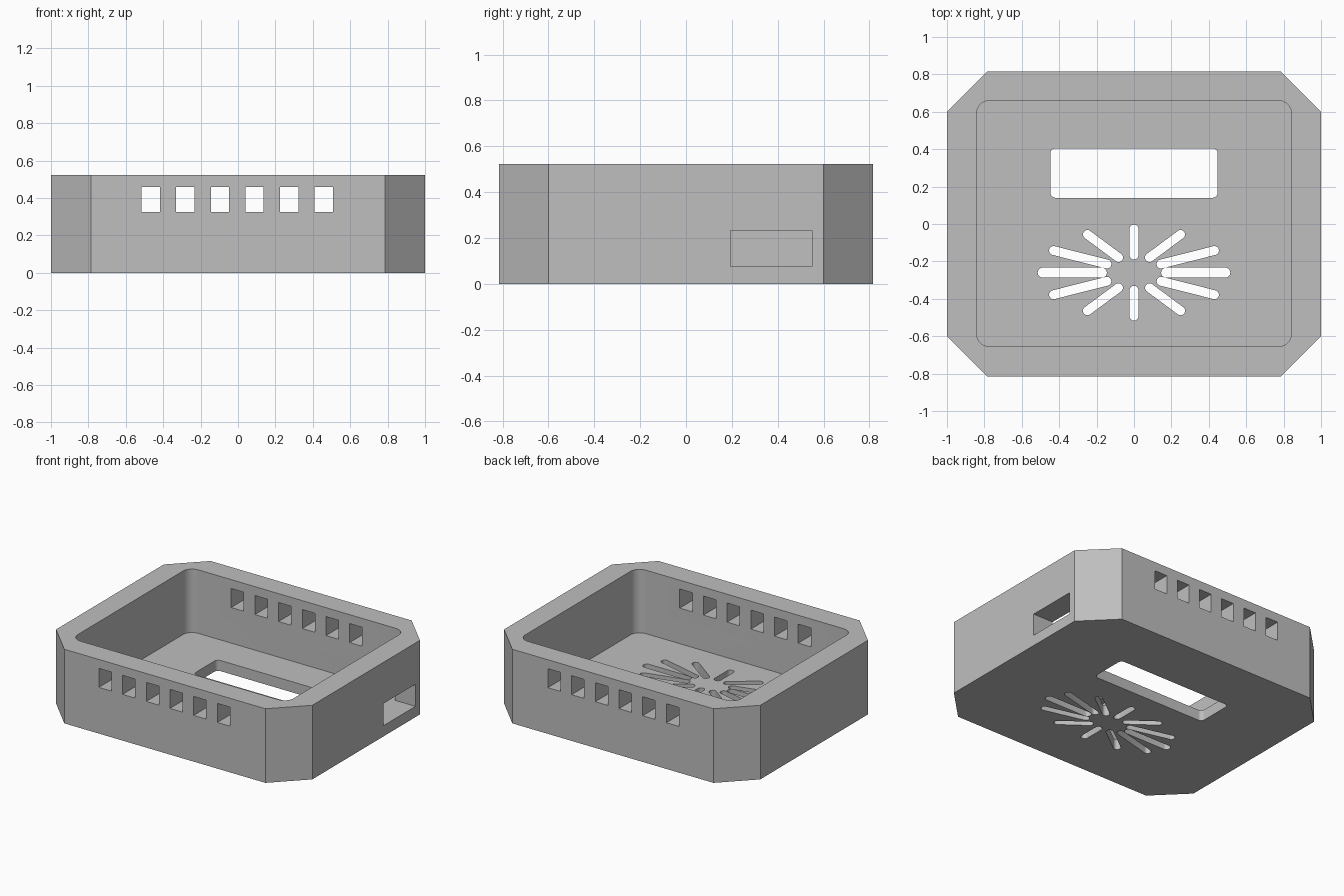
import bpy
import bmesh
from math import cos, sin, pi, atan2
from mathutils import Vector

if "Cube" in bpy.data.objects:
    bpy.data.objects.remove(bpy.data.objects["Cube"])

HEIGHT, FLOOR = 0.523, 0.075

grey = bpy.data.materials.new("mid grey")
grey.use_nodes = True
colour = (0.52, 0.52, 0.52, 1)
grey.diffuse_color = colour
grey.node_tree.nodes["Principled BSDF"].inputs["Base Color"].default_value = colour


def prism(name, outline, z0, z1):
    """Extrude a flat counter-clockwise outline from z0 to z1."""
    bm = bmesh.new()
    base = bm.faces.new([bm.verts.new((x, y, z0)) for x, y in outline])
    top = bmesh.ops.extrude_face_region(bm, geom=[base])["geom"]
    moved = [v for v in top if isinstance(v, bmesh.types.BMVert)]
    bmesh.ops.translate(bm, verts=moved, vec=(0, 0, z1 - z0))
    bmesh.ops.recalc_face_normals(bm, faces=bm.faces)
    mesh = bpy.data.meshes.new(name)
    bm.to_mesh(mesh)
    bm.free()
    mesh.materials.append(grey)
    obj = bpy.data.objects.new(name, mesh)
    bpy.context.collection.objects.link(obj)
    return obj


def rectangle(x0, x1, y0, y1):
    return [(x0, y0), (x1, y0), (x1, y1), (x0, y1)]


def rounded_rectangle(x0, x1, y0, y1, r, steps=8):
    centres = rectangle(x0 + r, x1 - r, y0 + r, y1 - r)
    points = []
    for corner, (cx, cy) in enumerate(centres):
        for i in range(steps + 1):
            a = pi + (corner + i / steps) * pi / 2
            points.append((cx + r * cos(a), cy + r * sin(a)))
    return points


def capsule(start, end, r, steps=10):
    a0 = atan2(end.y - start.y, end.x - start.x)
    points = []
    for centre, turn in ((end, -pi / 2), (start, pi / 2)):
        for i in range(steps + 1):
            a = a0 + turn + pi * i / steps
            points.append((centre.x + r * cos(a), centre.y + r * sin(a)))
    return points


# Outer block with chamfered corners
X, Y, CX, CY = 1.0, 0.815, 0.785, 0.60
body = prism("enclosure_body",
             [(-CX, -Y), (CX, -Y), (X, -CY), (X, CY),
              (CX, Y), (-CX, Y), (-X, CY), (-X, -CY)], 0, HEIGHT)

# Open cavity with rounded corners
cutters = [prism("cavity_cutter",
                 rounded_rectangle(-0.842, 0.842, -0.655, 0.66, 0.07), FLOOR, 1)]

# Display window in the floor
cutters.append(prism("window_cutter",
                     rounded_rectangle(-0.447, 0.447, 0.14, 0.405, 0.028), -0.2, 0.2))

# Ventilation holes through front and back walls
for i in range(6):
    x = -0.004 + (i - 2.5) * 0.185
    cutters.append(prism("wall_vent_cutter",
                         rectangle(x - 0.049, x + 0.049, -1, 1), 0.326, 0.46))

# Port opening in the +x wall
cutters.append(prism("port_cutter", rectangle(0.8, 1.2, 0.193, 0.55), 0.076, 0.232))

# Radiating speaker slots in the floor, mirrored about their centre
hub = Vector((0, -0.26))
spokes = [((0.172, 0), (0.488, 0), 0.027),
          ((0.145, 0.046), (0.43, 0.118), 0.024),
          ((0.083, 0.081), (0.249, 0.204), 0.024),
          ((0, 0.094), (0, 0.233), 0.024)]
for inner, outer, r in spokes:
    for sx in ((1, -1) if outer[0] else (1,)):
        for sy in ((1, -1) if outer[1] else (1,)):
            start = hub + Vector((inner[0] * sx, inner[1] * sy))
            end = hub + Vector((outer[0] * sx, outer[1] * sy))
            cutters.append(prism("speaker_slot_cutter", capsule(start, end, r), -0.2, 0.2))

# Cut every opening, then discard the cutters
bpy.ops.object.select_all(action="DESELECT")
body.select_set(True)
bpy.context.view_layer.objects.active = body
for cutter in cutters:
    cutter.hide_render = True
    cut = body.modifiers.new("cut", "BOOLEAN")
    cut.operation = "DIFFERENCE"
    cut.solver = "EXACT"
    cut.object = cutter
    bpy.ops.object.modifier_apply(modifier=cut.name)
    bpy.data.objects.remove(cutter)

bpy.ops.object.shade_smooth_by_angle(angle=pi / 6)
